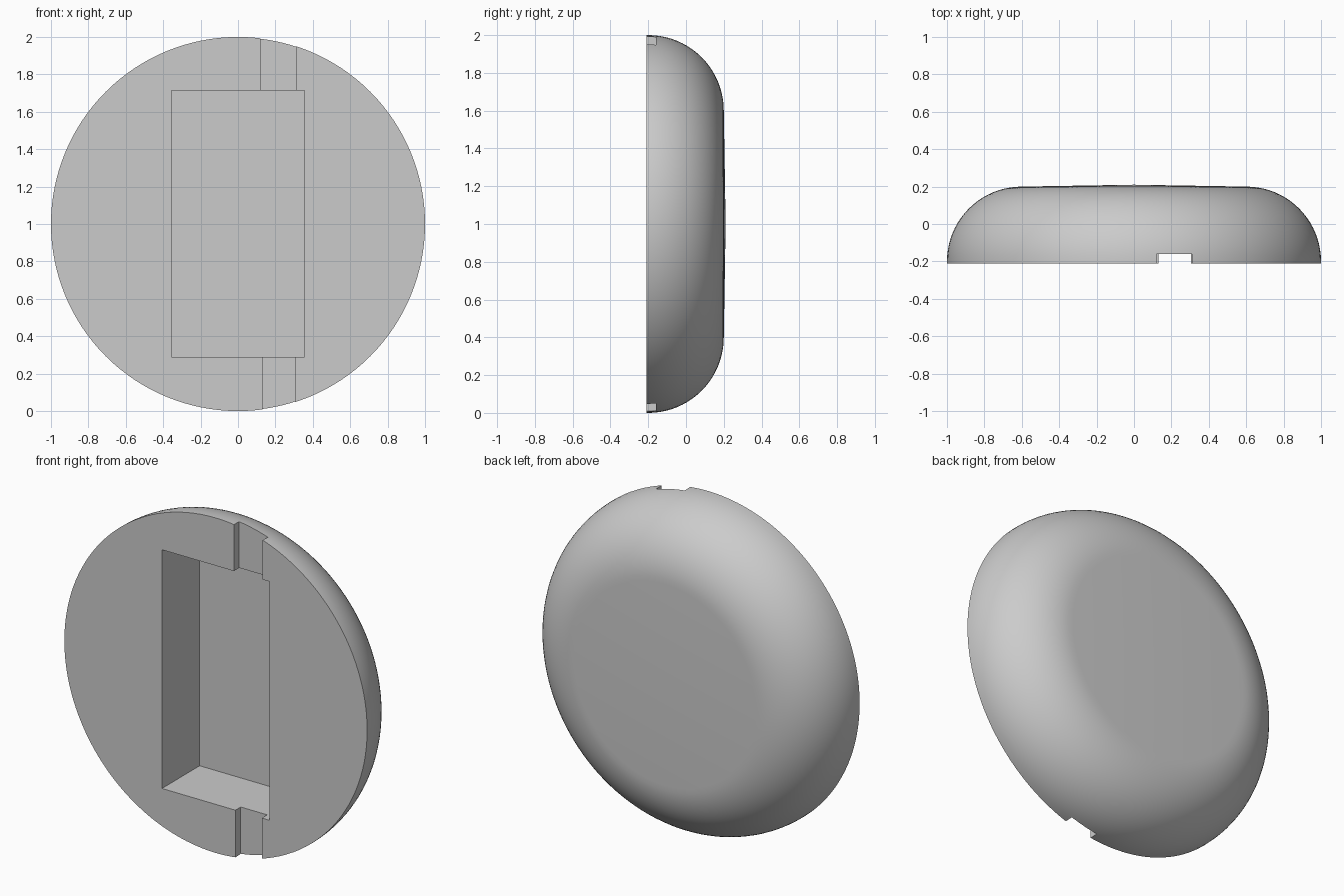
import bpy
import bmesh
import math
from mathutils import Matrix, Vector

old = bpy.data.objects.get("Cube")
if old:
    bpy.data.objects.remove(old, do_unlink=True)

FRONT, BACK = -0.21, 0.21

grey = bpy.data.materials.new("plain grey")
grey.use_nodes = True
colour = (0.6, 0.6, 0.6, 1)
grey.diffuse_color = colour
grey.node_tree.nodes["Principled BSDF"].inputs["Base Color"].default_value = colour


def make_object(name, bm):
    mesh = bpy.data.meshes.new(name)
    bmesh.ops.recalc_face_normals(bm, faces=bm.faces)
    bm.to_mesh(mesh)
    bm.free()
    obj = bpy.data.objects.new(name, mesh)
    bpy.context.collection.objects.link(obj)
    mesh.materials.append(grey)
    return obj


def box_cutter(name, low, high):
    bm = bmesh.new()
    low, high = Vector(low), Vector(high)
    place = Matrix.Translation((low + high) / 2) @ Matrix.Diagonal((*(high - low), 1))
    bmesh.ops.create_cube(bm, size=1, matrix=place)
    obj = make_object(name, bm)
    obj.hide_render = True
    obj.hide_set(True)
    return obj


# Round shell: flat front, quarter-round rim, very slightly domed back
CORNER, STEPS = 0.4, 20
profile = [(0, FRONT), (1, FRONT)]
for i in range(STEPS + 1):
    a = math.pi / 2 * i / STEPS
    profile.append((1 - CORNER + CORNER * math.cos(a), -0.2 + CORNER * math.sin(a)))
profile.append((0, BACK))

bm = bmesh.new()
verts = [bm.verts.new((r, y, 1)) for r, y in profile]
edges = [bm.edges.new(pair) for pair in zip(verts, verts[1:])]
bmesh.ops.spin(bm, geom=verts + edges, cent=(0, 0, 1), axis=(0, 1, 0),
               angle=math.tau, steps=128, use_duplicate=False)
bmesh.ops.remove_doubles(bm, verts=bm.verts, dist=0.0001)
# Merge the front fan into one flat face
flat = [f for f in bm.faces if all(abs(v.co.y - FRONT) < 0.001 for v in f.verts)]
bmesh.ops.dissolve_faces(bm, faces=flat, use_verts=True)
shell = make_object("round_shell", bm)

# Rectangular pocket and the shallow channels above and below it
cutters = [
    box_cutter("pocket_cutter", (-0.355, -0.5, 0.29), (0.355, 0.145, 1.715)),
    box_cutter("upper_channel_cutter", (0.12, -0.5, 1.5), (0.31, -0.16, 2.2)),
    box_cutter("lower_channel_cutter", (0.13, -0.5, -0.2), (0.305, -0.16, 0.5)),
]
for cutter in cutters:
    mod = shell.modifiers.new(cutter.name, "BOOLEAN")
    mod.operation = "DIFFERENCE"
    mod.solver = "EXACT"
    mod.object = cutter

# Apply the cuts, then smooth the rim while keeping the cut edges sharp
bpy.ops.object.select_all(action="DESELECT")
shell.select_set(True)
bpy.context.view_layer.objects.active = shell
for mod in list(shell.modifiers):
    bpy.ops.object.modifier_apply(modifier=mod.name)
for cutter in cutters:
    bpy.data.objects.remove(cutter, do_unlink=True)
bpy.ops.object.shade_smooth_by_angle(angle=math.radians(30))
